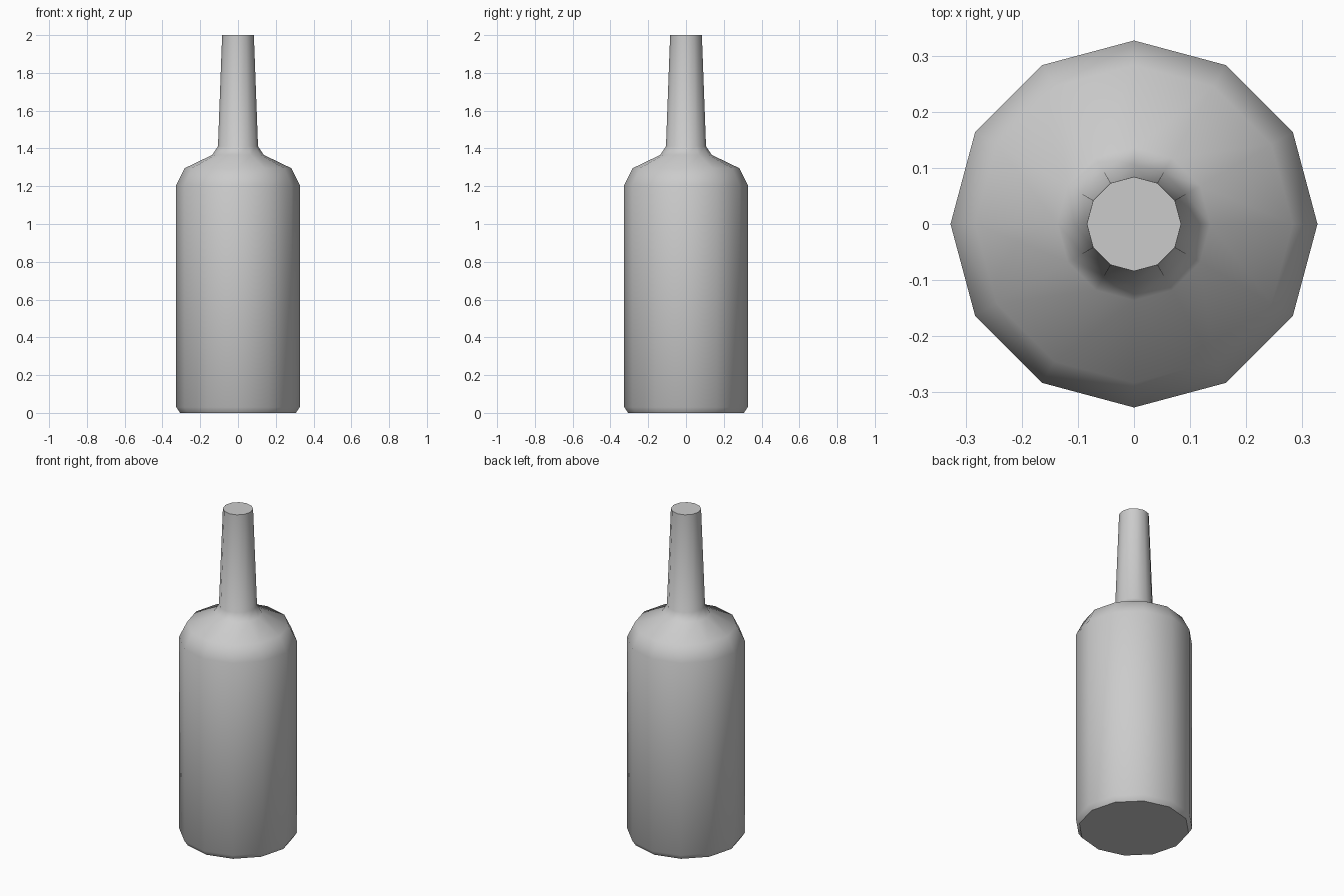
import bpy, bmesh
from math import cos, sin, pi, radians

if "Cube" in bpy.data.objects:
    bpy.data.objects.remove(bpy.data.objects["Cube"])

SIDES = 12

# Bottle silhouette: (radius, height) from base to mouth
PROFILE = [(0.307, 0.0), (0.327, 0.03), (0.327, 1.205), (0.283, 1.295),
           (0.136, 1.366), (0.106, 1.412), (0.084, 2.0)]


def lathe(name, profile, sides):
    bm = bmesh.new()
    rings = [[bm.verts.new((r * cos(2 * pi * i / sides), r * sin(2 * pi * i / sides), z))
              for i in range(sides)] for r, z in profile]
    # Side walls
    for low, high in zip(rings, rings[1:]):
        for i in range(sides):
            j = (i + 1) % sides
            bm.faces.new((low[i], low[j], high[j], high[i]))
    # Flat base and closed mouth
    bm.faces.new(rings[0][::-1])
    bm.faces.new(rings[-1])
    mesh = bpy.data.meshes.new(name)
    bm.to_mesh(mesh)
    bm.free()
    obj = bpy.data.objects.new(name, mesh)
    bpy.context.collection.objects.link(obj)
    return obj


bottle = lathe("bottle", PROFILE, SIDES)

# Smooth walls, sharp rims
bpy.context.view_layer.objects.active = bottle
bottle.select_set(True)
bpy.ops.object.shade_smooth_by_angle(angle=radians(50))
